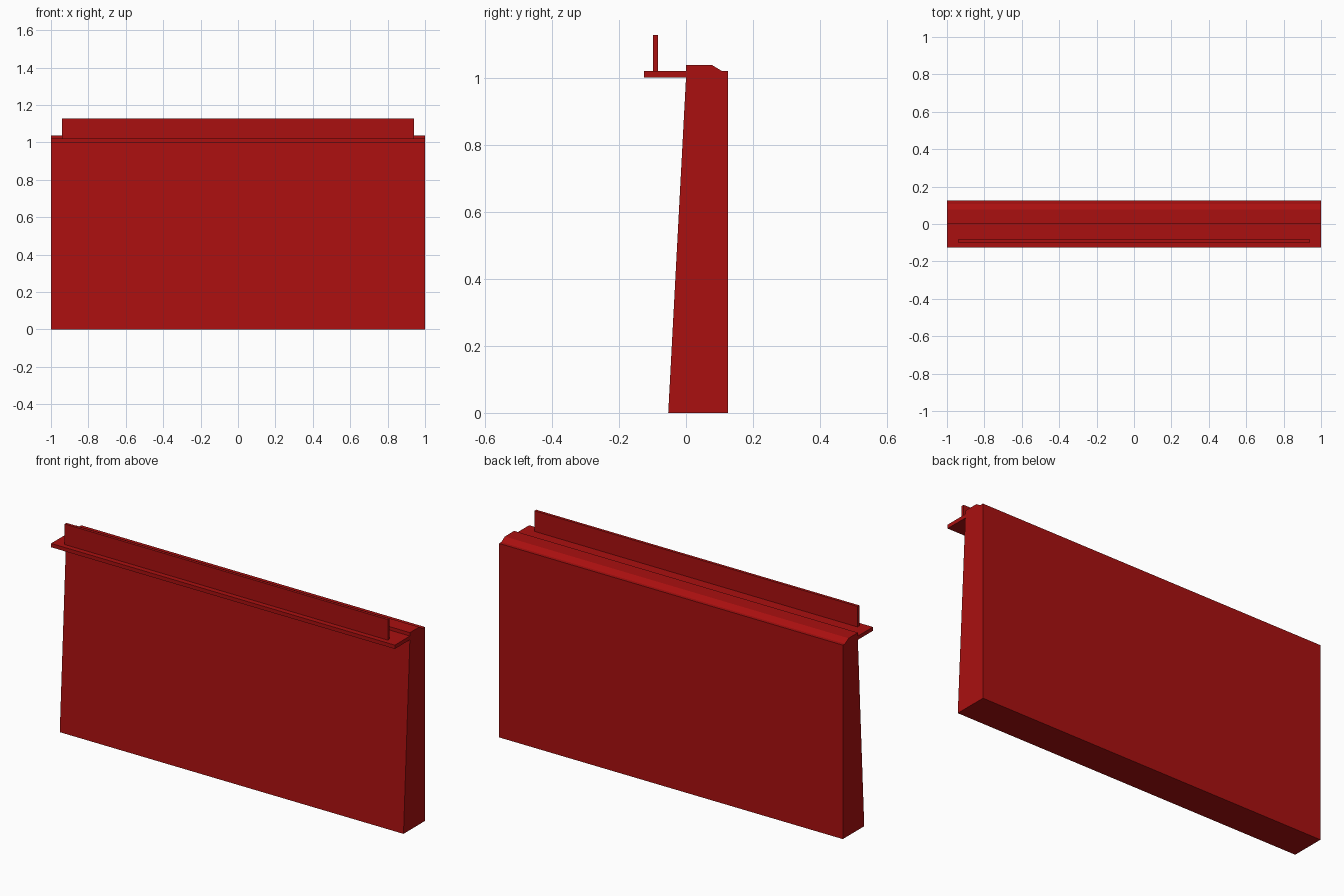
import bpy
import bmesh

cube = bpy.data.objects.get("Cube")
if cube:
    bpy.data.objects.remove(cube, do_unlink=True)

# Single deep red paint
red = bpy.data.materials.new("deep_red")
red.use_nodes = True
colour = (0.4, 0.005, 0.005, 1)
red.diffuse_color = colour
red.node_tree.nodes["Principled BSDF"].inputs["Base Color"].default_value = colour


def extrude_profile(name, profile, half_width):
    """Sweep a (y, z) side profile across x, centred on x = 0."""
    bm = bmesh.new()
    face = bm.faces.new([bm.verts.new((-half_width, y, z)) for y, z in profile])
    swept = bmesh.ops.extrude_face_region(bm, geom=[face])
    verts = [v for v in swept["geom"] if isinstance(v, bmesh.types.BMVert)]
    bmesh.ops.translate(bm, verts=verts, vec=(2 * half_width, 0, 0))
    bmesh.ops.recalc_face_normals(bm, faces=bm.faces)
    mesh = bpy.data.meshes.new(name)
    bm.to_mesh(mesh)
    bm.free()
    mesh.materials.append(red)
    obj = bpy.data.objects.new(name, mesh)
    bpy.context.collection.objects.link(obj)
    return obj


def rectangle(y0, y1, z0, z1):
    return [(y0, z0), (y1, z0), (y1, z1), (y0, z1)]


# Tapered wall panel with a raised, chamfered top
extrude_profile("wall_panel", [
    (-0.053, 0), (0.125, 0), (0.125, 1.02), (0.107, 1.02),
    (0.077, 1.038), (0, 1.038), (0, 1.0)], 1.0)

# Thin shelf projecting from the front
extrude_profile("front_ledge", rectangle(-0.125, 0, 1.0, 1.02), 1.0)

# Upright strip standing on the shelf, shorter at both ends
extrude_profile("upright_strip", rectangle(-0.098, -0.083, 1.02, 1.128), 0.94)
